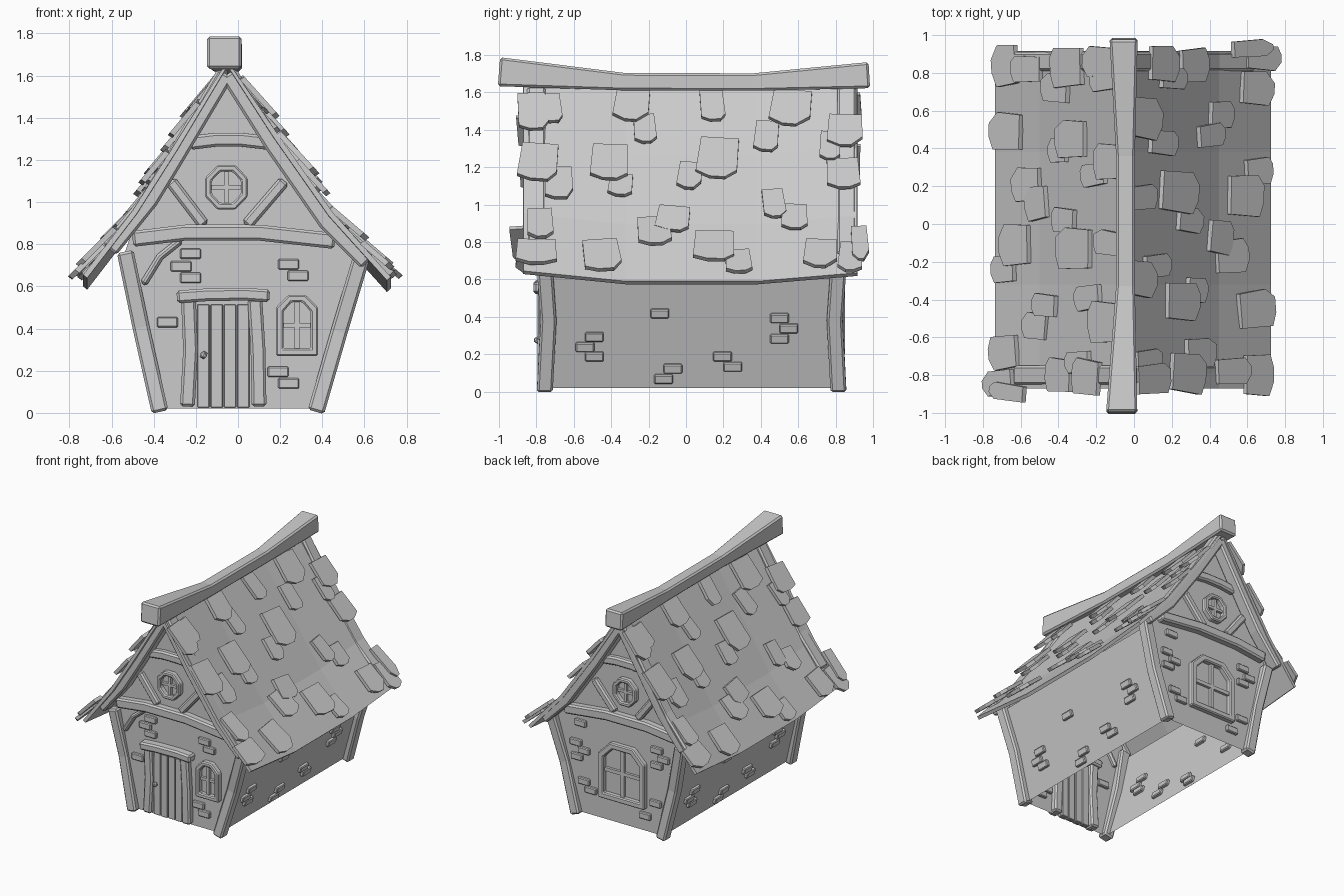
import bpy, bmesh, random
from math import atan2, cos, sin, pi
from mathutils import Vector, Matrix

if "Cube" in bpy.data.objects:
    bpy.data.objects.remove(bpy.data.objects["Cube"])

random.seed(4)
YF, YB = -0.75, 0.81                      # front and back wall planes


def finish(name, bm, bevel=0.0):
    bmesh.ops.recalc_face_normals(bm, faces=bm.faces)
    me = bpy.data.meshes.new(name)
    bm.to_mesh(me)
    bm.free()
    ob = bpy.data.objects.new(name, me)
    bpy.context.collection.objects.link(ob)
    if bevel:
        m = ob.modifiers.new("bevel", 'BEVEL')
        m.width, m.segments, m.limit_method = bevel, 1, 'ANGLE'
    return ob


def beam(name, pts, axis, w, d, scales=None, bevel=0.012):
    """Rectangular timber along pts; d is measured along axis, w across it."""
    bm, rings = bmesh.new(), []
    P, axis = [Vector(p) for p in pts], Vector(axis)
    for i, p in enumerate(P):
        t = (P[min(i + 1, len(P) - 1)] - P[max(i - 1, 0)]).normalized()
        s = t.cross(axis).normalized()
        k = scales[i] if scales else 1
        rings.append([bm.verts.new(p + s * a * w * k / 2 + axis * b * d * k / 2)
                      for a, b in ((-1, -1), (1, -1), (1, 1), (-1, 1))])
    for A, B in zip(rings, rings[1:]):
        for j in range(4):
            bm.faces.new((A[j], A[(j + 1) % 4], B[(j + 1) % 4], B[j]))
    bm.faces.new(rings[0])
    bm.faces.new(rings[-1])
    return finish(name, bm, bevel)


def add_box(bm, c, size, rot=Matrix()):
    bmesh.ops.create_cube(bm, size=1, matrix=Matrix.Translation(c) @ rot @ Matrix.Diagonal((*size, 1)))


def add_prism(bm, base, offset):
    """Flat outline pushed along an offset vector."""
    a = [bm.verts.new(p) for p in base]
    b = [bm.verts.new(Vector(p) + offset) for p in base]
    bm.faces.new(a)
    bm.faces.new(b)
    for i in range(len(a)):
        j = (i + 1) % len(a)
        bm.faces.new((a[i], a[j], b[j], b[i]))


def window(name, c, outline, border, y, bar):
    """Frame ring with a cross of glazing bars; outline is relative to c."""
    bm, n = bmesh.new(), len(outline)
    hx, hz = max(p[0] for p in outline), max(p[1] for p in outline)
    kx, kz = 1 - border / hx, 1 - border / hz
    R = [[bm.verts.new((c[0] + px * sx, y + dy, c[1] + pz * sz)) for px, pz in outline]
         for sx, sz, dy in ((1, 1, -.04), (1, 1, .04), (kx, kz, .04), (kx, kz, -.04))]
    for r in range(4):
        for i in range(n):
            j = (i + 1) % n
            bm.faces.new((R[r][i], R[r][j], R[(r + 1) % 4][j], R[(r + 1) % 4][i]))
    finish(name + "_frame", bm, 0.008)
    bm = bmesh.new()
    add_box(bm, (c[0], y, c[1]), (bar, .045, 2 * hz * kz))
    add_box(bm, (c[0], y, c[1]), (2 * hx * kx, .04, bar))
    finish(name + "_bars", bm)


# Roof shape: slope profiles at the gable ends, sagging towards the middle
RIGHT = [(-.05, 1.67), (.19, 1.32), (.45, .95), (.725, .645)]
LEFT = [(-.05, 1.67), (-.31, 1.26), (-.50, .96), (-.735, .655)]
STATIONS = [(-.87, 0), (-.32, -.055), (.38, -.055), (.915, -.01)]


def sag(y):
    y = min(max(y, -.869), .914)
    for (a, s), (b, t) in zip(STATIONS, STATIONS[1:]):
        if a <= y <= b:
            return s + (t - s) * (y - a) / (b - a)


def slope_at(prof, z):
    """x on the slope at height z, and the down-slope direction."""
    for i, ((x0, z0), (x1, z1)) in enumerate(zip(prof, prof[1:])):
        if z >= z1 or i == len(prof) - 2:
            return x0 + (x1 - x0) * (z0 - z) / (z0 - z1), Vector((x1 - x0, 0, z1 - z0)).normalized()


# Roof sheet
bm = bmesh.new()
prof = LEFT[::-1] + RIGHT[1:]
rows = [[bm.verts.new((x, y, z + s)) for x, z in prof] for y, s in STATIONS]
for A, B in zip(rows, rows[1:]):
    for i in range(len(prof) - 1):
        bm.faces.new((A[i], A[i + 1], B[i + 1], B[i]))
roof = finish("roof", bm)
if roof.data.polygons[0].normal.z < 0:
    roof.data.flip_normals()
sol = roof.modifiers.new("thickness", 'SOLIDIFY')
sol.thickness, sol.offset = 0.025, -1

# Shingles: y, z, width, height as seen from the side
SH = [(-.82, 1.48, .16, .21), (-.72, 1.5, .11, .16), (-.29, 1.52, .19, .19), (-.22, 1.39, .12, .16),
      (.14, 1.52, .13, .19), (.56, 1.5, .22, .2), (.43, 1.35, .13, .17), (.85, 1.38, .19, .18),
      (-.79, 1.21, .21, .21), (-.41, 1.21, .2, .2), (-.68, 1.1, .15, .18), (-.35, 1.09, .13, .12),
      (.02, 1.14, .13, .15), (.17, 1.23, .22, .23), (.77, 1.3, .11, .16), (.84, 1.15, .18, .17),
      (.47, .99, .12, .16), (.58, .92, .14, .14), (-.07, .91, .18, .14), (-.17, .84, .18, .16),
      (-.78, .88, .14, .17), (-.8, .73, .22, .14), (-.45, .71, .2, .18), (.15, .76, .22, .17),
      (.28, .68, .14, .13), (.72, .72, .18, .16), (.88, .7, .13, .17), (.93, .77, .09, .2)]
for side, prof in (("right", RIGHT), ("left", LEFT)):
    bm = bmesh.new()
    for y, z, w, h in SH:
        if side == "left":
            y = .04 - y
        x, d = slope_at(prof, z - sag(y))
        n = Vector((abs(d.z) * (1 if side == "right" else -1), 0, abs(d.x)))
        turn, L = random.uniform(-.12, .12), h / abs(d.z)
        d2 = d * .99 + n * .13                              # lower edge lifts off
        u = Vector((0, cos(turn), 0)) + d2 * sin(turn)
        v = d2 * cos(turn) - Vector((0, sin(turn), 0))
        o = Vector((x, y, z)) + n * (.065 * L)
        c1, c2 = random.uniform(.2, .35), random.uniform(.12, .3)
        shape = [(-.46, -.5), (.46, -.5), (.5, .5 - c2), (.5 - c1, .5), (-.15, .5), (-.5, .5 - c1 * .5)]
        add_prism(bm, [o + u * a * w + v * b * L for a, b in shape], n * .026)
    finish("shingles_" + side, bm)

# Ridge beam, thinner in the middle
beam("ridge_beam", [(-.065, -1, 1.71), (-.045, -.33, 1.657), (-.045, .36, 1.655), (-.055, .98, 1.692)],
     (1, 0, 0), .155, .165, (1, .6, .6, .9))

# Wall shell, open at the bottom
bm = bmesh.new()
outline = [(-.37, .02), (.37, .02), (.575, .7), (.43, .93), (.17, 1.28), (-.05, 1.6), (-.29, 1.24), (-.48, .93), (-.55, .72)]
F, B = [[bm.verts.new((x, y, z)) for x, z in outline] for y in (YF, YB)]
bm.faces.new(F)
bm.faces.new(B)
for i, j in ((1, 2), (8, 0)):
    bm.faces.new((F[i], F[j], B[j], B[i]))
finish("walls", bm)

# Timber framing and round window on both gables
OCT = [(.11 * cos(pi / 8 + k * pi / 4), .115 * sin(pi / 8 + k * pi / 4)) for k in range(8)]
for tag, y, s in (("front", YF, -1), ("back", YB, 1)):
    def timber(name, pts, w, d, off=0.0):
        beam(tag + "_" + name, [(x, y + s * off, z) for x, z in pts], (0, 1, 0), w, d)
    timber("bargeboard_left", [(-.06, 1.61), (-.31, 1.19), (-.42, 1.01), (-.61, .775)], .085, .1, .05)
    timber("bargeboard_right", [(-.045, 1.61), (.17, 1.27), (.42, .91), (.615, .715)], .085, .1, .05)
    timber("tie_beam", [(-.50, .825), (-.25, .855), (.1, .855), (.46, .815)], .075, .09, .01)
    timber("collar_beam", [(-.23, 1.28), (-.11, 1.295), (.02, 1.295), (.15, 1.28)], .065, .08)
    timber("brace_left", [(-.32, 1.1), (-.16, .89)], .055, .07)
    timber("brace_right", [(.22, 1.1), (.04, .89)], .055, .07)
    window(tag + "_round_window", (-.055, 1.07), OCT, .032, y, .02)
    for side, pts in (("left", [(-.37, 0), (-.46, .4), (-.535, .76)]), ("right", [(.37, 0), (.48, .38), (.585, .73)])):
        ys = (y + .005 * s, y - .015 * s, y + .01 * s)
        beam(f"{tag}_post_{side}", [(x, yy, z + .005) for (x, z), yy in zip(pts, ys)], (0, 1, 0), .08, .085)
beam("front_knee_brace", [(-.27, YF, .82), (-.37, YF, .74), (-.45, YF, .61)], (0, 1, 0), .035, .06)

# Door: planks, jambs, lintel and knob
bm = bmesh.new()
for k in range(4):
    add_box(bm, (-.164 + k * .063, YF, .27), (.058, .04 + .006 * (k % 2), .49))
finish("door_planks", bm, .004)
beam("door_jamb_left", [(-.24, YF, .03), (-.225, YF, .3), (-.235, YF, .54)], (0, 1, 0), .07, .09)
beam("door_jamb_right", [(.10, YF, .03), (.095, YF, .3), (.08, YF, .54)], (0, 1, 0), .07, .09)
beam("door_lintel", [(-.29, YF, .55), (-.15, YF, .56), (.03, YF, .563), (.15, YF, .555)], (0, 1, 0), .06, .13)
bm = bmesh.new()
bmesh.ops.create_icosphere(bm, subdivisions=1, radius=.02, matrix=Matrix.Translation((-.163, YF - .045, .275)))
finish("door_knob", bm)

# Clipped-corner windows
def arch(a, b, c):
    return [(-a, -b), (a, -b), (a, b - c), (a - c, b), (-a + c, b), (-a, b - c)]
window("front_window", (.28, .415), arch(.1, .145, .06), .035, YF, .022)
window("back_window", (-.03, .42), arch(.2, .225, .1), .045, YB, .028)

# Bricks, poking through the thin walls
bm = bmesh.new()
for x, z in ((-.225, .755), (-.27, .695), (-.225, .64), (.24, .705), (.285, .65), (-.335, .43), (.19, .195), (.24, .14)):
    add_box(bm, (x, YF, z), (.1, .045, .05))
for x, z in ((.34, .72), (.38, .56), (.31, .51), (.37, .45), (-.32, .68), (-.38, .62), (-.32, .56), (.31, .27),
             (.25, .215), (-.22, .14), (-.31, .26)):
    add_box(bm, (x, YB, z), (.1, .045, .05))
for y, z in ((-.14, .42), (.5, .395), (.55, .34), (.5, .285), (-.49, .295), (-.54, .24), (-.49, .19),
             (-.07, .125), (-.12, .07), (.195, .19), (.25, .135)):
    for x0, x1, dz, yy in ((.37, .575, .68, y), (-.37, -.55, .7, .04 - y)):
        rot = Matrix.Rotation(atan2(x1 - x0, dz), 4, 'Y')
        add_box(bm, (x0 + (x1 - x0) * (z - .02) / dz, yy, z), (.045, .1, .05), rot)
finish("bricks", bm, .006)
